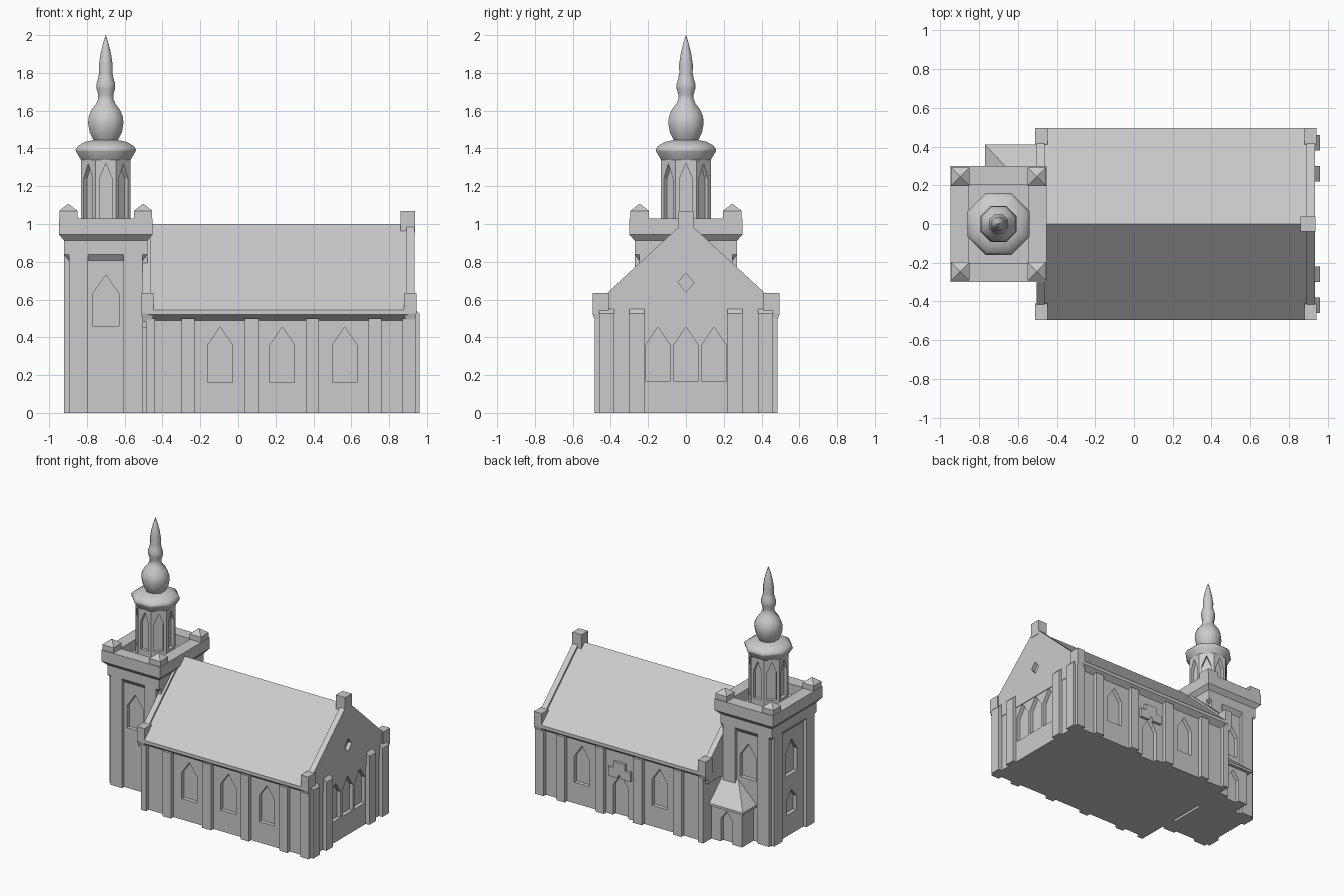
import bpy, bmesh, math
from math import pi, cos, sin

if "Cube" in bpy.data.objects:
    bpy.data.objects.remove(bpy.data.objects["Cube"])

stone = bpy.data.materials.new("light_grey_stone")
stone.diffuse_color = (0.6, 0.6, 0.6, 1)
stone.use_nodes = True
stone.node_tree.nodes["Principled BSDF"].inputs["Base Color"].default_value = stone.diffuse_color
SOUTH, NORTH, EAST, WEST = -pi / 2, pi / 2, 0, pi


def finish(name, bm):
    bmesh.ops.recalc_face_normals(bm, faces=bm.faces)
    me = bpy.data.meshes.new(name)
    bm.to_mesh(me)
    bm.free()
    me.materials.append(stone)
    ob = bpy.data.objects.new(name, me)
    bpy.context.collection.objects.link(ob)
    return ob


def prism(name, pts, o, a, d0, d1):
    """Outline (u, z) on a wall facing angle a, extruded from d0 to d1 along its normal."""
    bm = bmesh.new()
    rings = [[bm.verts.new((o[0] - sin(a) * u + cos(a) * d, o[1] + cos(a) * u + sin(a) * d, z))
              for u, z in pts] for d in (d0, d1)]
    n = len(pts)
    for r in rings:
        bm.faces.new(r)
    for i in range(n):
        j = (i + 1) % n
        bm.faces.new((rings[0][i], rings[0][j], rings[1][j], rings[1][i]))
    return finish(name, bm)


def loft(name, cx, cy, rings, n=4):
    """Stack of n-sided rings (half x, half y, z), flats facing the axes."""
    bm = bmesh.new()
    k = 1 / cos(pi / n)
    vs = [[bm.verts.new((cx + hx * k * cos((i + .5) * 2 * pi / n),
                         cy + hy * k * sin((i + .5) * 2 * pi / n), z)) for i in range(n)]
          for hx, hy, z in rings]
    bm.faces.new(vs[0])
    bm.faces.new(vs[-1])
    for a, b in zip(vs, vs[1:]):
        for i in range(n):
            j = (i + 1) % n
            bm.faces.new((a[i], a[j], b[j], b[i]))
    return finish(name, bm)


def box(name, x0, x1, y0, y1, z0, z1):
    hx, hy = (x1 - x0) / 2, (y1 - y0) / 2
    return loft(name, x0 + hx, y0 + hy, [(hx, hy, z0), (hx, hy, z1)])


def lancet(u, hw, z0, spring, apex):
    return [(u - hw, z0), (u + hw, z0), (u + hw, spring), (u, apex), (u - hw, spring)]


def cut(targets, cutters):
    for t in targets:
        bpy.context.view_layer.objects.active = t
        for c in cutters:
            m = t.modifiers.new("recess", 'BOOLEAN')
            m.operation, m.solver, m.object = 'DIFFERENCE', 'EXACT', c
            bpy.ops.object.modifier_apply(modifier=m.name)
    for c in cutters:
        bpy.data.objects.remove(c)


# Nave walls
W = 0.455
nave = prism("nave_walls", [(-W, 0), (W, 0), (W, .53), (0, .95), (-W, .53)], (0, 0), EAST, -.485, .93)
hood = prism("north_door_hood", [(-.095, .30), (.095, .30), (.095, .37), (.05, .37), (.05, .42),
                                 (-.05, .42), (-.05, .37), (-.095, .37)], (.235, 0), NORTH, W - .005, W + .02)

# Roof with eaves, and the gable parapets
prism("nave_roof", [(-.495, .545), (-.495, .52), (-W, .49), (W, .49), (.495, .52), (.495, .545), (0, 1)],
      (0, 0), EAST, -.475, .9)
G = [(-W, .45), (W, .45), (W, .60), (0, 1.02), (-W, .60)]
east_gable = prism("east_gable", G, (0, 0), EAST, .892, .935)
prism("west_gable", G, (0, 0), EAST, -.505, -.462)
box("gable_apex_block", .86, .938, -.04, .04, .955, 1.07)
for s in (-1, 1):
    for cx in (-.48, .912):
        loft("gable_corner_block", cx, s * .4525,
             [(.025, .028, .48), (.032, .0425, .525), (.032, .0425, .635)])

# Nave recesses: side windows, north door, east lancets and diamond
cutters = []
for x in (-.095, .235, .565):
    cutters.append(prism("c", lancet(x, .065, .16, .36, .455), (0, 0), SOUTH, W - .03, .6))
    if x != .235:
        cutters.append(prism("c", lancet(-x, .065, .16, .36, .455), (0, 0), NORTH, W - .03, .6))
for y in (-.148, 0, .148):
    cutters.append(prism("c", lancet(y, .064, .165, .36, .455), (0, 0), EAST, .90, 1.1))
cut([nave], cutters)
cut([nave, hood], [prism("c", lancet(-.235, .065, -.1, .23, .33), (0, 0), NORTH, W - .03, .6)])
cut([nave, east_gable], [prism("c", [(-.042, .69), (0, .64), (.042, .69), (0, .74)], (0, 0), EAST, .905, 1.1)])

# Nave buttresses
for s in (-1, 1):
    for x0, x1 in ((-.485, -.44), (-.30, -.23), (.035, .11), (.36, .43), (.69, .76), (.87, .94)):
        box("side_buttress", x0, x1, s * .465 - .02, s * .465 + .02, 0, .50)
    for y in (.26, .42):
        prism("east_buttress", [(.92, 0), (.96, 0), (.96, .525), (.93, .555), (.92, .555)],
              (0, s * y), SOUTH, -.04, .04)

# Tower shaft with flared courses and a hollow parapet
TX = -.70
tower = loft("tower", TX, 0, [(.195, .245, 0), (.195, .245, .806), (.22, .27, .838), (.22, .27, .912),
                              (.248, .30, .944), (.248, .30, 1.03), (.155, .205, 1.03), (.155, .205, .95)])
cutters = []
for a, d in ((SOUTH, .245), (NORTH, .245), (WEST, .195)):
    cutters.append(prism("c", lancet(0, .07, .46, .63, .73), (TX, 0), a, d - .03, d + .1))
cutters.append(prism("c", lancet(0, .06, .16, .27, .34), (TX, 0), WEST, .165, .3))
cut([tower], cutters)

# Tower buttresses and corner pinnacles
for sx in (-1, 1):
    for sy in (-1, 1):
        x, y = TX + sx * .145, sy * .195
        box("tower_buttress", x - .05, x + .05, sy * .25 - .02, sy * .25 + .02, 0, .838)
        cx = TX + sx * .20
        box("tower_buttress", cx - .02, cx + .02, y - .05, y + .05, 0, .838)
        loft("parapet_pinnacle", TX + sx * .198, sy * .245,
             [(.048, .048, .96), (.048, .048, 1.07), (.0005, .0005, 1.107)])

# Stair porch on the north side of the tower
porch = box("porch", -.745, -.48, .235, .385, 0, .28)
cut([porch], [prism("c", lancet(.615, .05, -.1, .175, .24), (0, 0), NORTH, .355, .5)])
bm = bmesh.new()
for p in [(x, y, z) for x in (-.77, -.48) for y in (.24, .41) for z in (.262, .28)] + \
        [(-.61, .24, .44), (-.48, .24, .44)]:
    bm.verts.new(p)
bmesh.ops.convex_hull(bm, input=bm.verts)
finish("porch_roof", bm)

# Octagonal lantern with eight lancets
lantern = loft("lantern", TX, 0, [(r, r, z) for r, z in ((.132, .94), (.132, 1.36))], 8)
cut([lantern], [prism("c", lancet(0, .034, 1.03, 1.24, 1.32), (TX, 0), i * pi / 4, .107, .2)
                for i in range(8)])

# Lantern cornice, onion dome and spire
cap = [(.132, 1.34), (.158, 1.385), (.16, 1.395), (.145, 1.415), (.11, 1.435), (.06, 1.445)]
onion = [(.06, 1.435), (.068, 1.45), (.085, 1.485), (.094, 1.535), (.09, 1.57), (.075, 1.605),
         (.052, 1.635), (.041, 1.66), (.04, 1.685), (.049, 1.715), (.05, 1.74), (.04, 1.775),
         (.035, 1.80), (.037, 1.84), (.028, 1.90), (.015, 1.955), (.0005, 2.0)]
for name, prof in (("lantern_cornice", cap), ("onion_spire", onion)):
    ob = loft(name, TX, 0, [(r, r, z) for r, z in prof], 8)
    bpy.ops.object.select_all(action='DESELECT')
    ob.select_set(True)
    bpy.context.view_layer.objects.active = ob
    bpy.ops.object.shade_smooth_by_angle(angle=math.radians(50))
